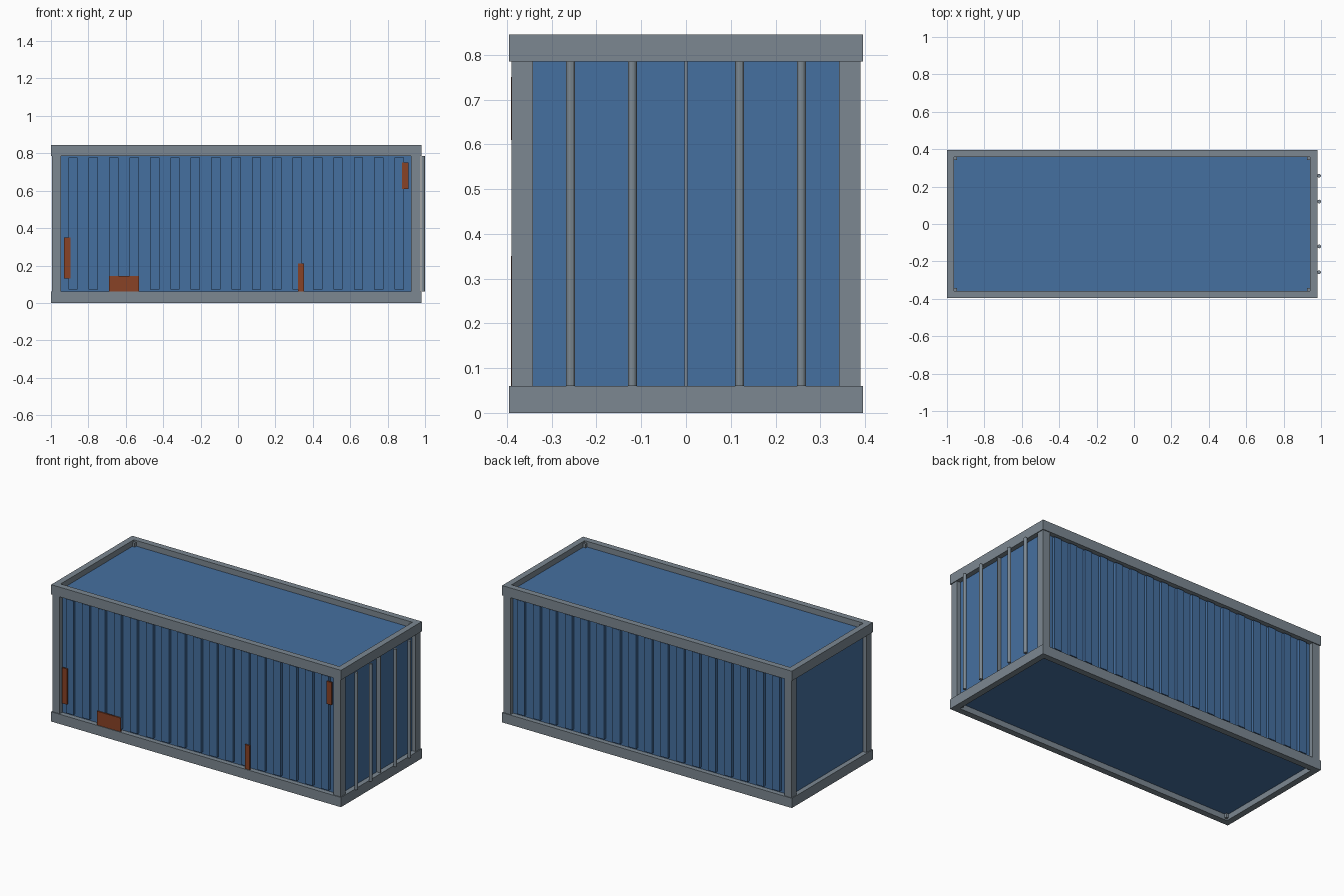
import bpy
import bmesh
from mathutils import Matrix, Vector

default = bpy.data.objects.get("Cube")
if default:
    bpy.data.objects.remove(default, do_unlink=True)


def material(name, rgb):
    m = bpy.data.materials.new(name)
    m.use_nodes = True
    m.diffuse_color = (*rgb, 1)
    m.node_tree.nodes["Principled BSDF"].inputs["Base Color"].default_value = (*rgb, 1)
    return m


BLUE = material("blue paint", (0.06, 0.16, 0.35))
GREY = material("grey steel", (0.20, 0.245, 0.285))
RUST = material("rust", (0.25, 0.054, 0.019))

CX = -0.01                 # centre of the frame along x
HX, HY, H = 0.99, 0.395, 0.845
RAIL_W, RAIL_H = 0.038, 0.06
LOW, HIGH = RAIL_H, H - RAIL_H


def add_box(bm, lo, hi):
    lo, hi = Vector(lo), Vector(hi)
    size = hi - lo
    mat = Matrix.Translation((lo + hi) / 2) @ Matrix.Diagonal((*size, 1))
    bmesh.ops.create_cube(bm, size=1, matrix=mat)


def finish(name, bm, mat):
    mesh = bpy.data.meshes.new(name)
    bm.to_mesh(mesh)
    bm.free()
    mesh.materials.append(mat)
    obj = bpy.data.objects.new(name, mesh)
    bpy.context.collection.objects.link(obj)
    return obj


def boxes(name, mat, spans):
    bm = bmesh.new()
    for lo, hi in spans:
        add_box(bm, lo, hi)
    return finish(name, bm, mat)


# Inner body: walls, roof and floor set back inside the frame
WALL_Y = HY - 0.03
WALL_X = HX - 0.03
boxes("body_panels", BLUE, [((CX - WALL_X, -WALL_Y, 0.035), (CX + WALL_X, WALL_Y, H - 0.035))])

# Top and bottom rails
for label, z0 in (("bottom", 0), ("top", HIGH)):
    z1 = z0 + RAIL_H
    for side, s in (("front", -1), ("back", 1)):
        y = sorted((s * HY, s * (HY - RAIL_W)))
        boxes(f"{label}_{side}_rail", GREY, [((CX - HX, y[0], z0), (CX + HX, y[1], z1))])
    for side, s in (("right", -1), ("left", 1)):
        x = sorted((CX + s * HX, CX + s * (HX - RAIL_W)))
        inner = HY - RAIL_W
        boxes(f"{label}_{side}_rail", GREY, [((x[0], -inner, z0), (x[1], inner, z1))])

# Corner posts, slightly inset from the rails
for xside, sx in (("right", -1), ("left", 1)):
    for yside, sy in (("front", -1), ("back", 1)):
        x = sorted((CX + sx * (HX - 0.005), CX + sx * (HX - 0.055)))
        y = sorted((sy * (HY - 0.005), sy * (HY - 0.053)))
        boxes(f"{yside}_{xside}_post", GREY, [((x[0], y[0], 0.01), (x[1], y[1], H - 0.01))])

# Raised wall ribs on both long sides
RIBS, PITCH, RIB_W = 17, 0.109, 0.05
for side, s in (("front", -1), ("back", 1)):
    y = sorted((s * (WALL_Y - 0.005), s * (WALL_Y + 0.018)))
    spans = []
    for i in range(RIBS):
        x = CX + (i - (RIBS - 1) / 2) * PITCH
        spans.append(((x - RIB_W / 2, y[0], 0.073), (x + RIB_W / 2, y[1], 0.777)))
    boxes(f"{side}_wall_ribs", BLUE, spans)

# Door centre strip and locking rods
boxes("door_centre_strip", GREY, [((CX + WALL_X - 0.005, -0.003, LOW), (0.975, 0.003, HIGH))])
for i, y in enumerate((-0.258, -0.12, 0.12, 0.258)):
    bm = bmesh.new()
    bmesh.ops.create_cone(bm, cap_ends=True, segments=12, radius1=0.01, radius2=0.01,
                          depth=HIGH - LOW,
                          matrix=Matrix.Translation((0.99, y, (LOW + HIGH) / 2)))
    finish(f"door_rod_{i + 1}", bm, GREY)

# Rust patches on the front wall: x range, z range
patches = [(-0.93, -0.895, 0.13, 0.35), (-0.69, -0.53, LOW, 0.145),
           (0.32, 0.354, LOW, 0.21), (0.878, 0.912, 0.61, 0.75)]
for i, (x0, x1, z0, z1) in enumerate(patches):
    boxes(f"rust_patch_{i + 1}", RUST, [((x0, -0.391, z0), (x1, -0.382, z1))])
